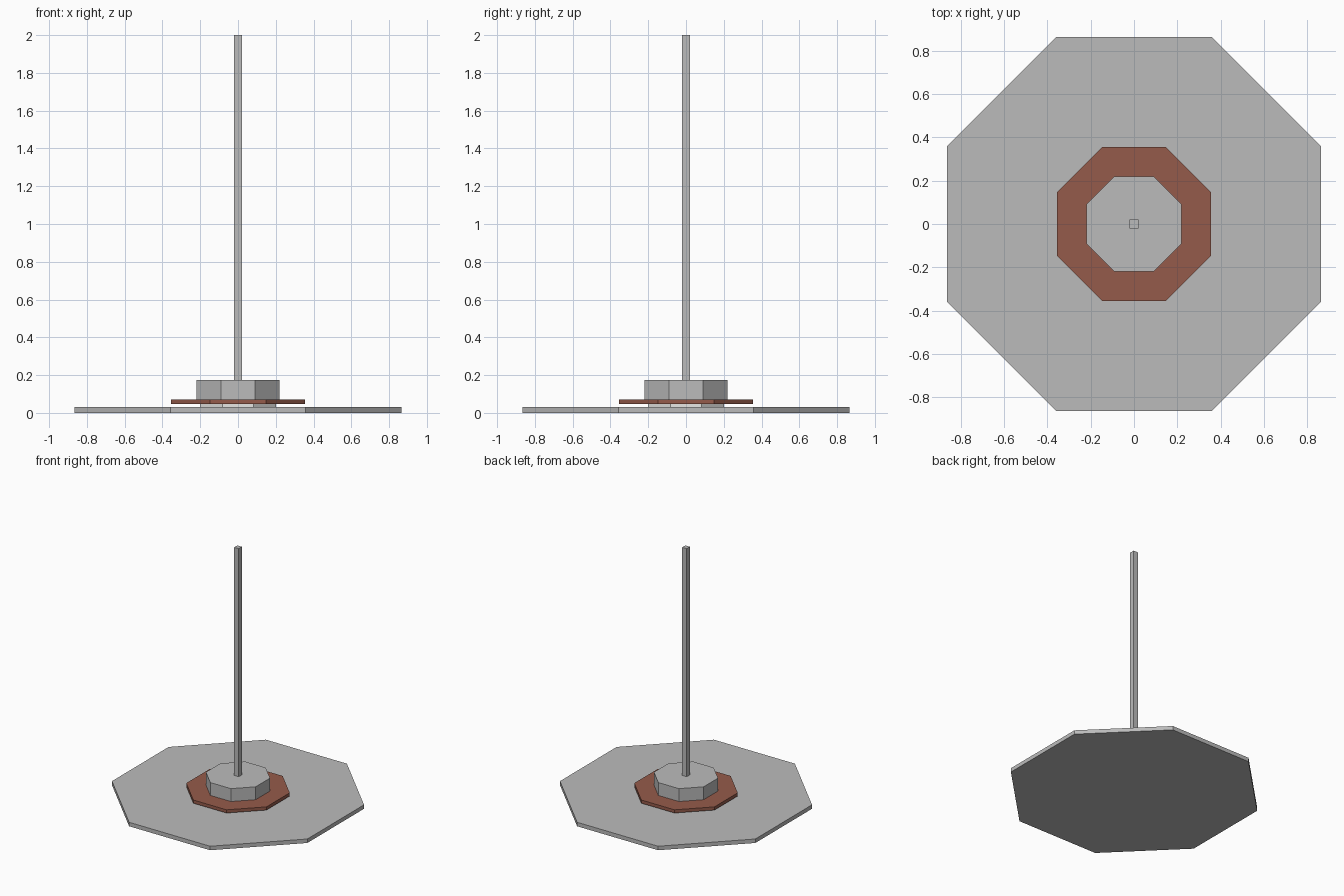
import bpy, bmesh, math

if "Cube" in bpy.data.objects:
    bpy.data.objects.remove(bpy.data.objects["Cube"])


def material(name, rgb):
    m = bpy.data.materials.new(name)
    m.diffuse_color = (*rgb, 1)
    m.use_nodes = True
    m.node_tree.nodes["Principled BSDF"].inputs["Base Color"].default_value = m.diffuse_color
    return m


grey = material("grey metal", (0.50, 0.50, 0.50))
rust = material("rust brown", (0.30, 0.105, 0.07))
white = material("off white", (0.85, 0.85, 0.83))


def prism(name, sides, apothem, z0, z1, mat):
    """Upright prism with flat sides facing the axes."""
    bm = bmesh.new()
    r = apothem / math.cos(math.pi / sides)
    ring = [bm.verts.new((r * math.cos(a), r * math.sin(a), z0))
            for a in ((i + 0.5) * math.tau / sides for i in range(sides))]
    base = bm.faces.new(ring)
    top = bmesh.ops.extrude_face_region(bm, geom=[base])
    verts = [v for v in top["geom"] if isinstance(v, bmesh.types.BMVert)]
    bmesh.ops.translate(bm, verts=verts, vec=(0, 0, z1 - z0))
    bmesh.ops.recalc_face_normals(bm, faces=bm.faces)
    me = bpy.data.meshes.new(name)
    bm.to_mesh(me)
    bm.free()
    me.materials.append(mat)
    ob = bpy.data.objects.new(name, me)
    bpy.context.collection.objects.link(ob)
    return ob


# Stacked octagonal foot
prism("base_plate", 8, 0.865, 0.0, 0.032, grey)
prism("spacer", 8, 0.20, 0.032, 0.046, white)
prism("collar_plate", 8, 0.355, 0.046, 0.072, rust)
prism("hub", 8, 0.22, 0.072, 0.175, grey)
# Square upright
prism("pole", 4, 0.02, 0.175, 2.0, grey)
